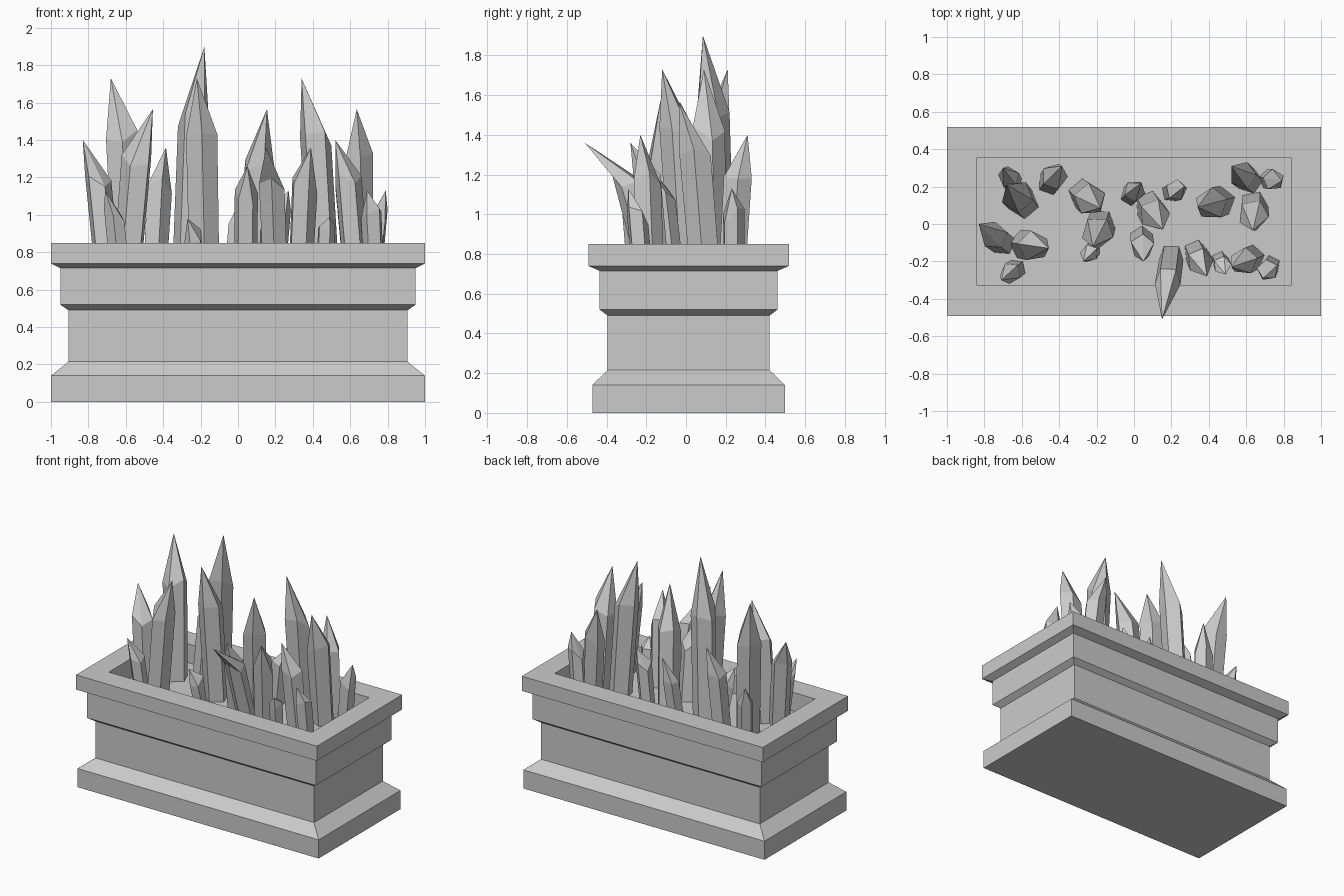
import bpy, math, random
from mathutils import Vector

if "Cube" in bpy.data.objects:
    bpy.data.objects.remove(bpy.data.objects["Cube"])

random.seed(4)
CY = 0.013      # planter centre in y
FLOOR = 0.71    # bed level inside the planter


def make_object(name, verts, faces):
    mesh = bpy.data.meshes.new(name)
    mesh.from_pydata(verts, [], faces)
    mesh.update()
    obj = bpy.data.objects.new(name, mesh)
    bpy.context.collection.objects.link(obj)
    return obj


def bridge(a, b, n):
    """Quads between two rings of n vertices starting at a and b."""
    return [(a + i, a + (i + 1) % n, b + (i + 1) % n, b + i) for i in range(n)]


# Planter: rectangular rings (half x, half y, z), outside going up then inside down
profile = [
    (1.00, 0.485, 0.00), (1.00, 0.485, 0.14),
    (0.907, 0.408, 0.215), (0.907, 0.408, 0.49),
    (0.95, 0.448, 0.52), (0.95, 0.448, 0.715),
    (1.00, 0.505, 0.74), (1.00, 0.505, 0.85),
    (0.843, 0.34, 0.85), (0.843, 0.34, FLOOR),
]
verts = [(sx * hx, CY + sy * hy, z) for hx, hy, z in profile
         for sx, sy in ((-1, -1), (1, -1), (1, 1), (-1, 1))]
faces = [(3, 2, 1, 0)]
for k in range(len(profile) - 1):
    faces += bridge(4 * k, 4 * k + 4, 4)
last = 4 * len(profile) - 4
faces.append((last, last + 1, last + 2, last + 3))
make_object("planter_box", verts, faces)


# Crystal blade: faceted shaft leaning from its foot to an off-centre point
def crystal(name, x, y, tx, ty, tz, sides=5):
    foot, tip = Vector((x, y, FLOOR - 0.02)), Vector((tx, ty, tz))
    radius = min(0.088, 0.047 + 0.06 * (tz - 0.95))
    shoulder = foot.lerp(tip, 0.38)
    shoulder.z = FLOOR + 0.68 * (tz - FLOOR)
    turn = random.uniform(0, math.tau)
    pts = []
    for centre, r, jitter in ((foot, radius * 0.95, 0.0), (shoulder, radius, 0.05)):
        for i in range(sides):
            a = turn + math.tau * i / sides
            pts.append(centre + Vector((r * math.cos(a), r * math.sin(a),
                                        random.uniform(-jitter, jitter))))
    pts.append(tip)
    polys = [tuple(reversed(range(sides)))] + bridge(0, sides, sides)
    polys += [(sides + i, sides + (i + 1) % sides, 2 * sides) for i in range(sides)]
    make_object(name, pts, polys)


# Foot x, y and tip x, y, z of every crystal, left to right
crystals = [
    (-.70, -.10, -.83, .00, 1.40), (-.59, -.11, -.455, -.13, 1.565),
    (-.63, -.24, -.71, -.30, 1.13), (-.65, .22, -.70, .30, 1.13),
    (-.59, .11, -.68, .21, 1.73), (-.45, .22, -.385, .31, 1.36),
    (-.27, .16, -.18, .085, 1.90), (-.18, .00, -.22, -.12, 1.73),
    (-.22, -.13, -.27, -.20, .98), (-.02, .15, .04, .22, 1.13),
    (.04, -.07, .05, -.20, 1.26), (.08, .10, .155, -.03, 1.565),
    (.20, .17, .27, .20, 1.13), (.20, -.17, .15, -.51, 1.36),
    (.33, -.15, .39, -.28, 1.36), (.46, .12, .34, .09, 1.73),
    (.46, -.19, .49, -.27, .99), (.62, .23, .52, .31, 1.40),
    (.72, .24, .79, .23, 1.13), (.64, .10, .635, -.035, 1.565),
    (.63, -.18, .52, -.23, 1.40), (.73, -.22, .69, -.29, 1.13),
]
for n, data in enumerate(crystals, 1):
    crystal(f"crystal_{n:02d}", *data)
